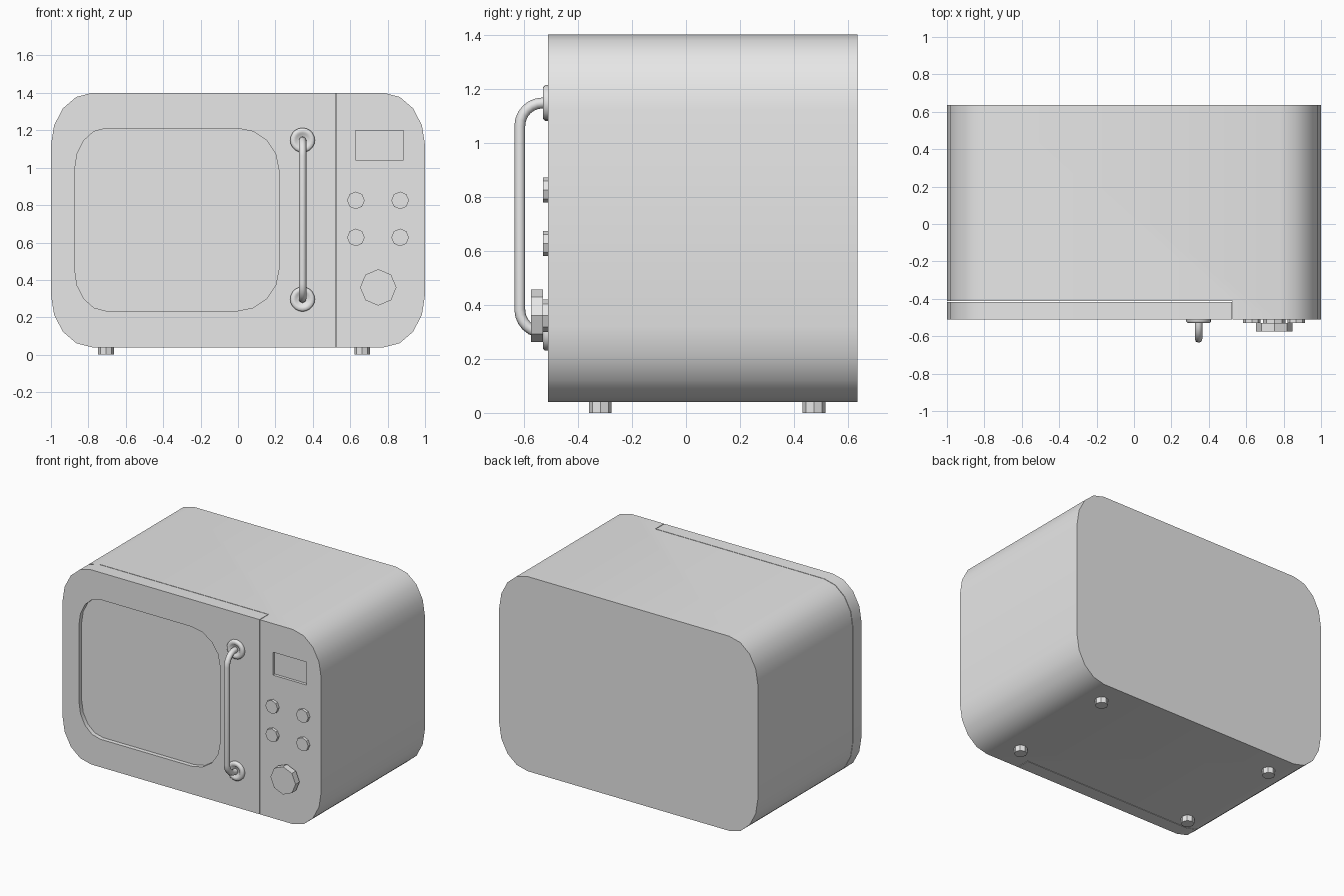
import bpy, bmesh, math
from mathutils import Vector

cube = bpy.data.objects.get("Cube")
if cube:
    bpy.data.objects.remove(cube, do_unlink=True)

grey = bpy.data.materials.new("light grey")
grey.use_nodes = True
grey.diffuse_color = (0.8, 0.8, 0.8, 1)
grey.node_tree.nodes["Principled BSDF"].inputs["Base Color"].default_value = (0.8, 0.8, 0.8, 1)

FRONT, BACK, SEAM = -0.51, 0.635, -0.412
DOOR_EDGE = 0.525


def finish(name, bm):
    bmesh.ops.recalc_face_normals(bm, faces=bm.faces)
    mesh = bpy.data.meshes.new(name)
    bm.to_mesh(mesh)
    bm.free()
    ob = bpy.data.objects.new(name, mesh)
    bpy.context.collection.objects.link(ob)
    mesh.materials.append(grey)
    return ob


def select(ob):
    bpy.ops.object.select_all(action='DESELECT')
    ob.select_set(True)
    bpy.context.view_layer.objects.active = ob


def smooth(ob, angle=35):
    select(ob)
    bpy.ops.object.shade_smooth_by_angle(angle=math.radians(angle))


def rounded(x0, x1, z0, z1, left, right):
    """Outline with elliptical corners; left and right are (rx, rz) radii."""
    pts = []
    corners = [(x1, z1, 1, 1, right), (x0, z1, -1, 1, left),
               (x0, z0, -1, -1, left), (x1, z0, 1, -1, right)]
    for i, (x, z, sx, sz, (rx, rz)) in enumerate(corners):
        steps = 4 if rx else 0
        for k in range(steps + 1):
            a = math.pi / 2 * (i + k / max(steps, 1))
            if rx:
                pts.append((x - sx * rx + rx * math.cos(a), z - sz * rz + rz * math.sin(a)))
            else:
                pts.append((x, z))
    return pts


def prism(name, outline, y0, y1):
    bm = bmesh.new()
    face = bm.faces.new([bm.verts.new((x, y0, z)) for x, z in outline])
    new = bmesh.ops.extrude_face_region(bm, geom=[face])["geom"]
    moved = [v for v in new if isinstance(v, bmesh.types.BMVert)]
    bmesh.ops.translate(bm, verts=moved, vec=(0, y1 - y0, 0))
    return finish(name, bm)


def cut(ob, outline, y0, y1):
    cutter = prism("cutter", outline, y0, y1)
    cutter.hide_render = True
    mod = ob.modifiers.new("cut", 'BOOLEAN')
    mod.operation, mod.solver, mod.object = 'DIFFERENCE', 'EXACT', cutter
    select(ob)
    bpy.ops.object.modifier_apply(modifier=mod.name)
    bpy.data.objects.remove(cutter, do_unlink=True)


def lathe(name, x, z, profile, sides):
    """Turned part on the front, from (radius, y) points, closed at both ends."""
    bm = bmesh.new()
    rings = []
    for r, y in profile:
        angles = [2 * math.pi * i / sides for i in range(sides)]
        rings.append([bm.verts.new((x + r * math.cos(a), y, z + r * math.sin(a))) for a in angles])
    for a, b in zip(rings, rings[1:]):
        for i in range(sides):
            j = (i + 1) % sides
            bm.faces.new((a[i], a[j], b[j], b[i]))
    bm.faces.new(rings[0])
    bm.faces.new(rings[-1])
    return finish(name, bm)


NONE, CORNER = (0, 0), (0.22, 0.28)

# Casing with a notch for the door and a sunken display
body = prism("casing", rounded(-1, 1, 0.04, 1.4, CORNER, CORNER), FRONT, BACK)
cut(body, rounded(-1.2, DOOR_EDGE + 0.002, -0.2, 1.6, NONE, NONE), FRONT - 0.2, SEAM)
cut(body, rounded(0.627, 0.885, 1.04, 1.2, NONE, NONE), FRONT - 0.1, FRONT + 0.02)
smooth(body)

# Door with a recessed window
door = prism("door", rounded(-1, DOOR_EDGE - 0.002, 0.04, 1.4, CORNER, NONE), FRONT, SEAM - 0.004)
window = rounded(-0.873, 0.218, 0.235, 1.21, (0.165, 0.22), (0.22, 0.22))
cut(door, window, FRONT - 0.1, FRONT + 0.03)
smooth(door)

# Buttons and dial
for side, x in (("left", 0.867), ("right", 0.63)):
    for level, z in (("upper", 0.825), ("lower", 0.627)):
        lathe(f"{level}_{side}_button", x, z, [(0.047, FRONT), (0.047, -0.53)], 8)
lathe("dial_stem", 0.75, 0.36, [(0.06, FRONT), (0.06, -0.53)], 8)
lathe("dial", 0.75, 0.36, [(0.097, -0.53), (0.097, -0.574)], 8)

# Handle mounts
HX, LOW, HIGH = 0.345, 0.297, 1.147
for level, z in (("lower", LOW), ("upper", HIGH)):
    mount = lathe(f"{level}_handle_mount", HX, z,
                  [(0.066, FRONT), (0.066, -0.522), (0.058, -0.53), (0.04, -0.53), (0.033, -0.522)], 20)
    smooth(mount, 50)

# Handle tube swept along a bent path
OUT, BEND = -0.615, 0.085
arc = [math.pi / 2 * k / 6 for k in range(7)]
path = [(FRONT, HIGH)]
path += [(OUT + BEND * (1 - math.sin(a)), HIGH - BEND * (1 - math.cos(a))) for a in arc]
path += [(y, LOW + HIGH - z) for y, z in reversed(path)]
curve = bpy.data.curves.new("handle", 'CURVE')
curve.dimensions = '3D'
curve.bevel_depth = 0.02
curve.bevel_resolution = 2
curve.use_fill_caps = True
spline = curve.splines.new('POLY')
spline.points.add(len(path) - 1)
for p, (y, z) in zip(spline.points, path):
    p.co = (HX, y, z, 1)
handle = bpy.data.objects.new("handle", curve)
bpy.context.collection.objects.link(handle)
curve.materials.append(grey)
select(handle)
bpy.ops.object.convert(target='MESH')
smooth(bpy.context.view_layer.objects.active, 50)

# Feet
for side, x in (("right", -0.706), ("left", 0.664)):
    for end, y in (("front", -0.317), ("back", 0.474)):
        bm = bmesh.new()
        bmesh.ops.create_cone(bm, cap_ends=True, segments=8, radius1=0.042, radius2=0.042, depth=0.045)
        bmesh.ops.translate(bm, verts=bm.verts, vec=Vector((x, y, 0.0225)))
        finish(f"{end}_{side}_foot", bm)
